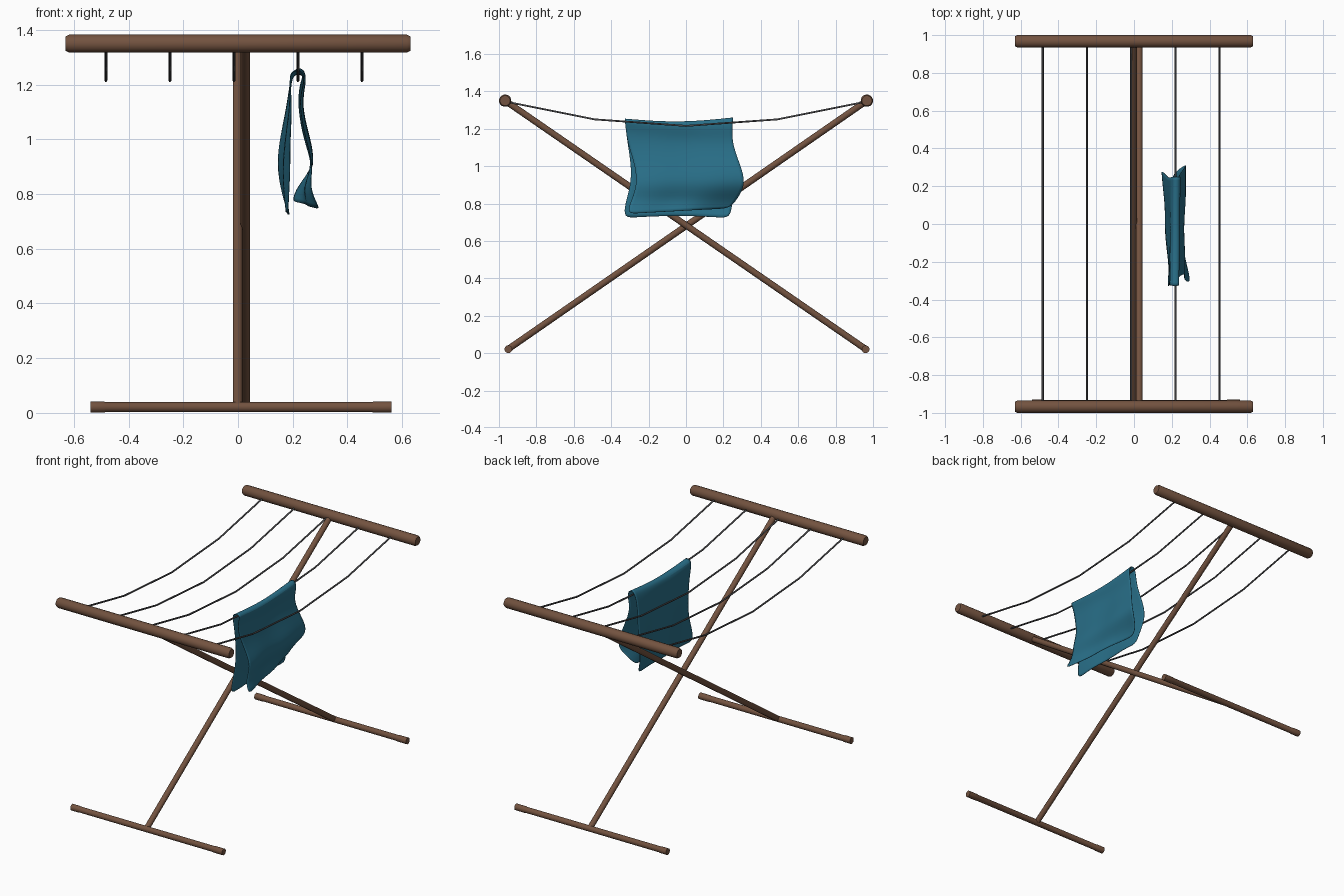
import bpy, bmesh, math
from mathutils import Vector

if "Cube" in bpy.data.objects:
    bpy.data.objects.remove(bpy.data.objects["Cube"])


def material(name, rgb):
    m = bpy.data.materials.new(name)
    m.diffuse_color = (*rgb, 1)
    m.use_nodes = True
    m.node_tree.nodes["Principled BSDF"].inputs["Base Color"].default_value = m.diffuse_color
    return m


WOOD = material("brown wood", (0.17, 0.085, 0.05))
WIRE = material("dark line", (0.07, 0.07, 0.075))
CLOTH = material("teal cloth", (0.022, 0.16, 0.25))


def add_object(name, bm, mat, angle):
    bmesh.ops.recalc_face_normals(bm, faces=bm.faces[:])
    mesh = bpy.data.meshes.new(name)
    bm.to_mesh(mesh)
    bm.free()
    ob = bpy.data.objects.new(name, mesh)
    bpy.context.collection.objects.link(ob)
    mesh.materials.append(mat)
    bpy.ops.object.select_all(action='DESELECT')
    ob.select_set(True)
    bpy.context.view_layer.objects.active = ob
    bpy.ops.object.shade_smooth_by_angle(angle=math.radians(angle))
    return ob


def rod(name, p0, p1, profile, sides=12):
    """Round bar from p0 to p1; profile holds (distance from start, radius)."""
    p0, p1 = Vector(p0), Vector(p1)
    axis = (p1 - p0).normalized()
    side = axis.cross(Vector((0, 0, 1))).normalized()
    up = side.cross(axis)
    bm = bmesh.new()
    rings = []
    for d, r in profile:
        ring = []
        for i in range(sides):
            a = 2 * math.pi * (i + 0.5) / sides
            ring.append(bm.verts.new(p0 + axis * d + side * r * math.cos(a) + up * r * math.sin(a)))
        rings.append(ring)
    for a, b in zip(rings, rings[1:]):
        for i in range(sides):
            j = (i + 1) % sides
            bm.faces.new((a[i], a[j], b[j], b[i]))
    bm.faces.new(rings[0])
    bm.faces.new(rings[-1])
    return add_object(name, bm, WOOD, 35)


# Top rails and feet, front and back
for label, s, foot_y in (("front", -1, -0.95), ("back", 1, 0.96)):
    y = 0.967 * s
    rod(label + "_top_rail", (-0.63, y, 1.35), (0.63, y, 1.35),
        [(0, 0.027), (0.012, 0.033), (1.248, 0.033), (1.26, 0.027)], 16)
    rod(label + "_foot", (-0.54, foot_y, 0.021), (0.562, foot_y, 0.021),
        [(0, 0.021), (0.05, 0.021), (0.055, 0.019), (1.03, 0.019), (1.035, 0.021), (1.102, 0.021)])

# Crossed legs, side by side
for name, x, a, b in (("leg_to_back", -0.001, -0.95, 0.96), ("leg_to_front", 0.027, 0.96, -0.96)):
    p0, p1 = Vector((x, a, 0.022)), Vector((x, b, 1.345))
    rod(name, p0, p1, [(0, 0.018), ((p1 - p0).length, 0.018)])

# Five sagging clothes lines
for i, x in enumerate((-0.483, -0.249, -0.015, 0.219, 0.453)):
    cu = bpy.data.curves.new("clothes_line", 'CURVE')
    cu.dimensions = '3D'
    cu.bevel_depth = 0.0055
    cu.bevel_resolution = 1
    cu.use_fill_caps = True
    path = [(-0.95, 1.342), (-0.49, 1.25), (0, 1.215), (0.49, 1.25), (0.95, 1.342)]
    sp = cu.splines.new('POLY')
    sp.points.add(len(path) - 1)
    for p, (y, z) in zip(sp.points, path):
        p.co = (x, y, z, 1)
    cu.materials.append(WIRE)
    ob = bpy.data.objects.new(f"clothes_line_{i + 1}", cu)
    bpy.context.collection.objects.link(ob)
    bpy.ops.object.select_all(action='DESELECT')
    ob.select_set(True)
    bpy.context.view_layer.objects.active = ob
    bpy.ops.object.convert(target='MESH')

# Towel folded over a line: rows of (z, x at front, x at back, y front, y back)
rows = [
    (0.722, 0.180, 0.185, -0.335, 0.240), (0.80, 0.186, 0.160, -0.325, 0.245),
    (0.90, 0.190, 0.142, -0.295, 0.280), (1.00, 0.190, 0.155, -0.292, 0.275),
    (1.12, 0.197, 0.180, -0.312, 0.245), (1.20, 0.190, 0.190, -0.322, 0.245),
    (1.245, 0.190, 0.203, -0.327, 0.250), (1.256, 0.219, 0.222, -0.327, 0.250),
    (1.245, 0.245, 0.245, -0.327, 0.250), (1.20, 0.225, 0.248, -0.322, 0.250),
    (1.12, 0.219, 0.230, -0.312, 0.245), (1.00, 0.240, 0.262, -0.270, 0.290),
    (0.90, 0.277, 0.285, -0.262, 0.322), (0.82, 0.258, 0.215, -0.290, 0.275),
    (0.745, 0.300, 0.200, -0.320, 0.235),
]
COLS = 9
bm = bmesh.new()
grid = []
for k, (z, xf, xb, yf, yb) in enumerate(rows):
    line = []
    for c in range(COLS):
        t = c / (COLS - 1)
        hang = abs(k - 7) / 7
        x = xf + (xb - xf) * t + 0.008 * hang * math.sin(t * 9 + k * 0.6) * math.sin(math.pi * t)
        dip = -0.018 * math.sin(math.pi * t) if 4 < k < 10 else 0.0
        lift = 0.03 * t if k == 14 else 0.012 * math.sin(math.pi * t) if k == 0 else 0.006 * t
        line.append(bm.verts.new((x, yf + (yb - yf) * t, z + dip + lift)))
    grid.append(line)
for a, b in zip(grid, grid[1:]):
    for c in range(COLS - 1):
        bm.faces.new((a[c], a[c + 1], b[c + 1], b[c]))
towel = add_object("towel", bm, CLOTH, 60)
for p in towel.data.polygons:
    p.use_smooth = True
sub = towel.modifiers.new("soften", 'SUBSURF')
sub.levels = sub.render_levels = 2
thick = towel.modifiers.new("thickness", 'SOLIDIFY')
thick.thickness = 0.003
thick.offset = 0
